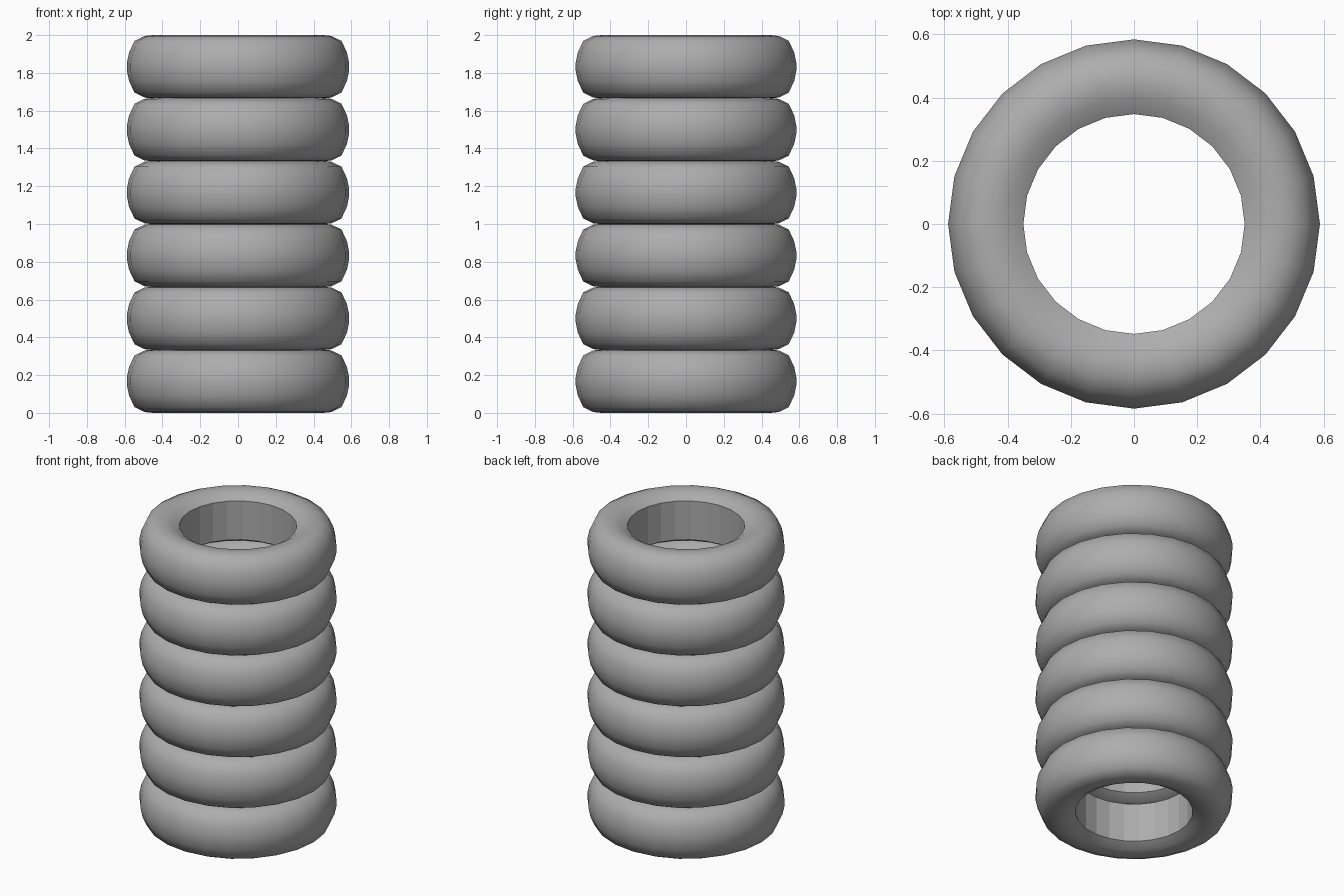
import bpy
import bmesh
from math import cos, sin, pi, radians

cube = bpy.data.objects.get("Cube")
if cube:
    bpy.data.objects.remove(cube, do_unlink=True)

SIDES, COUNT, HEIGHT = 24, 6, 0.335
SPACING = (2 - HEIGHT) / (COUNT - 1)

rubber = bpy.data.materials.new("grey rubber")
rubber.use_nodes = True
grey = (0.42, 0.42, 0.42, 1)
rubber.diffuse_color = grey
rubber.node_tree.nodes["Principled BSDF"].inputs["Base Color"].default_value = grey

# Upper half of the cross-section (radius, height from the middle), bore to tread
half = [(0.35, 0.127), (0.40, 0.157), (0.45, 0.1675), (0.495, 0.163),
        (0.548, 0.137), (0.577, 0.075), (0.588, 0.022)]
profile = half + [(r, -z) for r, z in reversed(half)]


def add_tyre(name, z_mid):
    """Revolve the closed cross-section around the vertical axis."""
    bm = bmesh.new()
    rings = []
    for i in range(SIDES):
        a = 2 * pi * i / SIDES
        rings.append([bm.verts.new((r * cos(a), r * sin(a) * 0.993, z)) for r, z in profile])
    n = len(profile)
    for i in range(SIDES):
        here, there = rings[i], rings[(i + 1) % SIDES]
        for j in range(n):
            k = (j + 1) % n
            face = bm.faces.new((here[j], here[k], there[k], there[j]))
            face.smooth = j != n - 1      # the bore keeps flat facets
    bmesh.ops.recalc_face_normals(bm, faces=bm.faces)
    # Crisp rim where the bore meets the sidewalls
    for edge in bm.edges:
        if edge.calc_face_angle(0) > radians(40):
            edge.smooth = False
    mesh = bpy.data.meshes.new(name)
    bm.to_mesh(mesh)
    bm.free()
    mesh.materials.append(rubber)
    tyre = bpy.data.objects.new(name, mesh)
    tyre.location.z = z_mid
    bpy.context.collection.objects.link(tyre)


# Stack of tyres
for level in range(COUNT):
    add_tyre(f"tyre_{level + 1}", HEIGHT / 2 + level * SPACING)
